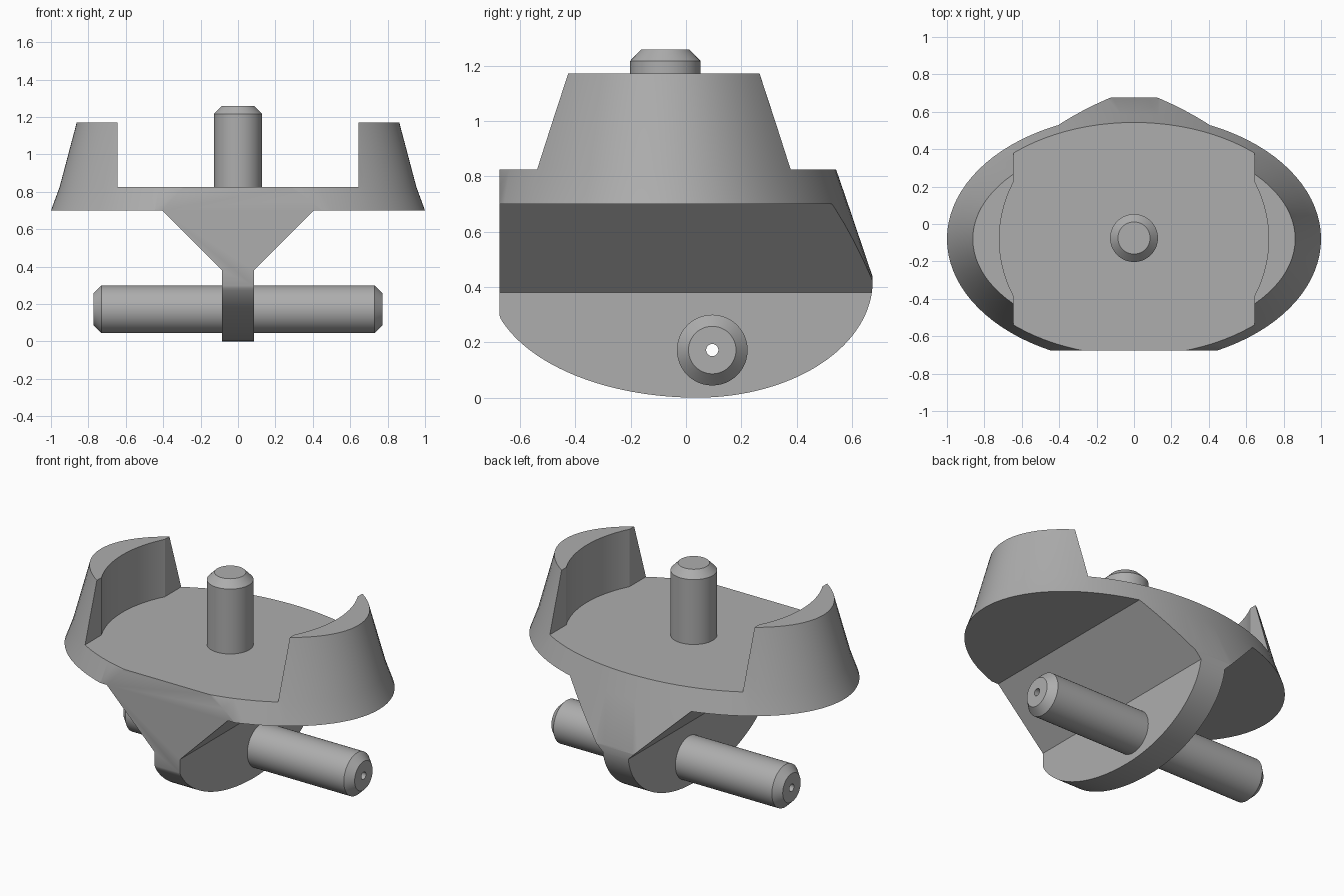
import bpy, bmesh
from math import sin, cos, pi, radians
from mathutils import Matrix, Vector

cube = bpy.data.objects.get("Cube")
if cube:
    bpy.data.objects.remove(cube, do_unlink=True)

grey = bpy.data.materials.new("plain grey")
grey.use_nodes = True
COLOR = (0.42, 0.42, 0.42, 1)
grey.diffuse_color = COLOR
grey.node_tree.nodes["Principled BSDF"].inputs["Base Color"].default_value = COLOR


def loft(name, rings, caps=True):
    """Join matching rings of points; cap both ends or close into a loop."""
    bm = bmesh.new()
    loops = [[bm.verts.new(p) for p in ring] for ring in rings]
    pairs = list(zip(loops, loops[1:]))
    if not caps:
        pairs.append((loops[-1], loops[0]))
    for a, b in pairs:
        for i in range(len(a)):
            j = (i + 1) % len(a)
            bm.faces.new((a[i], a[j], b[j], b[i]))
    if caps:
        bm.faces.new(loops[0][::-1])
        bm.faces.new(loops[-1])
    bmesh.ops.recalc_face_normals(bm, faces=bm.faces)
    mesh = bpy.data.meshes.new(name)
    bm.to_mesh(mesh)
    bm.free()
    mesh.materials.append(grey)
    obj = bpy.data.objects.new(name, mesh)
    bpy.context.collection.objects.link(obj)
    return obj


def ellipse(rx, ry, z, cy=0, n=96):
    return [(rx * cos(2 * pi * i / n), cy + ry * sin(2 * pi * i / n), z)
            for i in range(n)]


def select(obj):
    bpy.ops.object.select_all(action='DESELECT')
    obj.select_set(True)
    bpy.context.view_layer.objects.active = obj


def cut(obj, cutter, operation):
    """Apply an exact boolean and discard the cutter."""
    cutter.hide_render = True
    select(obj)
    mod = obj.modifiers.new("cut", 'BOOLEAN')
    mod.object, mod.operation, mod.solver = cutter, operation, 'EXACT'
    bpy.ops.object.modifier_apply(modifier=mod.name)
    bpy.data.objects.remove(cutter, do_unlink=True)


def smooth(obj):
    select(obj)
    bpy.ops.object.shade_smooth_by_angle(angle=radians(25))


CY, FLOOR, RIM = -0.08, 0.825, 0.7

# Body: tapered oval
body = loft("body", [ellipse(rx, ry, z, CY) for rx, ry, z in
                     ((1.27, 0.92, -0.05), (1.0, 0.666, RIM),
                      (0.954, 0.623, FLOOR), (0.862, 0.522, 1.172))])

# Pocket rounding the inside of the two side walls
cut(body, loft("pocket", [ellipse(0.72, 0.68, z, CY) for z in (FLOOR, 1.4)]),
    'DIFFERENCE')

# Side outline: flat front and rounded keel bottom
outline = [(-0.675, 1.5)]
for i in range(97):
    t = pi + pi * i / 96
    a = 0.75 if cos(t) < 0 else 0.635
    outline.append((max(-0.675, 0.04 + a * cos(t)), 0.42 + 0.42 * sin(t)))
outline.append((0.675, 1.5))
outline = [p for k, p in enumerate(outline)
           if k == 0 or p[0] > -0.675 or outline[k + 1][0] > -0.675]
cut(body, loft("side_outline", [[(x, y, z) for y, z in outline]
                                for x in (-1.5, 1.5)]), 'INTERSECT')

# Front outline: thin keel, flared shoulders, open middle between the walls
half = [(0.085, -0.2), (0.085, 0.38), (0.405, RIM), (1.4, RIM),
        (1.4, 1.6), (0.645, 1.6), (0.645, FLOOR)]
front = half + [(-x, z) for x, z in reversed(half)]
cut(body, loft("front_outline", [[(x, y, z) for x, z in front]
                                 for y in (-1.2, 1.2)]), 'INTERSECT')

# Cross pin: bored, chamfered rod through the keel
PIN = Matrix.Translation((0, 0.095, 0.172)) @ Matrix.Rotation(pi / 2, 4, 'Y')


def pin_ring(r, z):
    return [PIN @ Vector(p) for p in ellipse(r, r, z, n=48)]


cut(body, loft("keel_bore", [pin_ring(0.09, z) for z in (-0.3, 0.3)]), 'DIFFERENCE')
smooth(body)

END, CHAMFER, R, R_END, BORE = 0.773, 0.043, 0.128, 0.086, 0.022
smooth(loft("cross_pin", [pin_ring(r, z) for r, z in
                          ((BORE, -END), (R_END, -END), (R, CHAMFER - END),
                           (R, END - CHAMFER), (R_END, END), (BORE, END))], caps=False))

# Centre post with chamfered top
smooth(loft("centre_post", [ellipse(r, r, z, -0.075, 48) for r, z in
                            ((R, FLOOR - 0.05), (R, 1.217), (R_END, 1.26))]))
